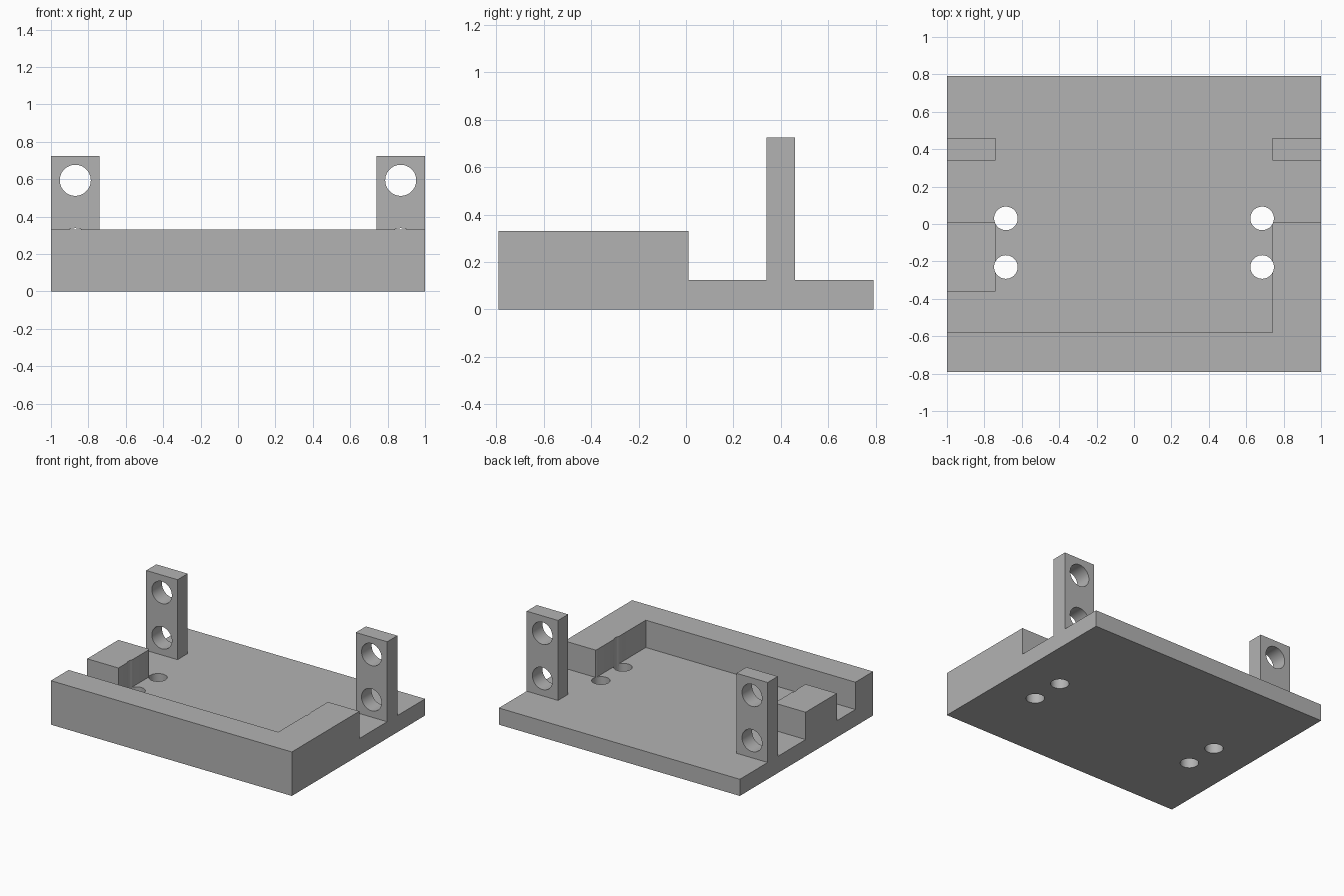
import bpy, bmesh, math
from mathutils import Matrix

cube = bpy.data.objects.get("Cube")
if cube:
    bpy.data.objects.remove(cube, do_unlink=True)

# Material
grey = bpy.data.materials.new("plain_grey")
grey.use_nodes = True
colour = (0.45, 0.45, 0.45, 1)
grey.diffuse_color = colour
grey.node_tree.nodes["Principled BSDF"].inputs["Base Color"].default_value = colour

HALF_Y = 0.79
FLOOR = 0.125
WALL = 0.33
INNER = 0.74


def add_object(name, bm):
    bmesh.ops.recalc_face_normals(bm, faces=bm.faces[:])
    mesh = bpy.data.meshes.new(name)
    bm.to_mesh(mesh)
    bm.free()
    mesh.materials.append(grey)
    obj = bpy.data.objects.new(name, mesh)
    bpy.context.collection.objects.link(obj)
    return obj


def slab(name, outline, z0, z1):
    """Extrude a plan outline from z0 up to z1."""
    bm = bmesh.new()
    face = bm.faces.new([bm.verts.new((x, y, z0)) for x, y in outline])
    top = bmesh.ops.extrude_face_region(bm, geom=[face])["geom"]
    verts = [v for v in top if isinstance(v, bmesh.types.BMVert)]
    bmesh.ops.translate(bm, verts=verts, vec=(0, 0, z1 - z0))
    return add_object(name, bm)


def rect(x0, x1, y0, y1):
    return [(x0, y0), (x1, y0), (x1, y1), (x0, y1)]


def drill(name, centre, radius, depth, along_y=False):
    bm = bmesh.new()
    turn = Matrix.Rotation(math.pi / 2 if along_y else 0, 4, "X")
    bmesh.ops.create_cone(bm, cap_ends=True, segments=48, radius1=radius,
                          radius2=radius, depth=depth,
                          matrix=Matrix.Translation(centre) @ turn)
    obj = add_object(name, bm)
    obj.hide_render = True
    return obj


def combine(target, tool, operation):
    mod = target.modifiers.new(operation.lower(), "BOOLEAN")
    mod.operation = operation
    mod.solver = "EXACT"
    mod.object = tool
    bpy.context.view_layer.objects.active = target
    bpy.ops.object.modifier_apply(modifier=mod.name)
    bpy.data.objects.remove(tool, do_unlink=True)


# Base plate
tray = slab("mounting_tray", rect(-1, 1, -HALF_Y, HALF_Y), 0, FLOOR)

# Front wall with its return along the left side, and the separate right block
corner = [(-1, -HALF_Y), (1, -HALF_Y), (1, 0.01), (INNER, 0.01),
          (INNER, -0.58), (-1, -0.58)]
combine(tray, slab("corner_wall", corner, FLOOR, WALL), "UNION")
combine(tray, slab("right_block", rect(-1, -INNER, -0.36, 0.01), FLOOR, WALL), "UNION")

for side in (-1, 1):
    # Upright post with two cross holes
    x0, x1 = sorted((side * INNER, side))
    post = slab("upright_post", rect(x0, x1, 0.34, 0.46), FLOOR, 0.725)
    for z in (0.255, 0.594):
        combine(post, drill("post_hole", (side * 0.87, 0.4, z), 0.083, 0.3, True),
                "DIFFERENCE")
    combine(tray, post, "UNION")
    # Vertical screw holes, which also nick the neighbouring blocks
    for y in (-0.23, 0.03):
        combine(tray, drill("screw_hole", (side * 0.685, y, 0.2), 0.063, 1),
                "DIFFERENCE")

# Smooth hole walls, sharp edges elsewhere
bpy.ops.object.select_all(action="DESELECT")
tray.select_set(True)
bpy.context.view_layer.objects.active = tray
bpy.ops.object.shade_smooth_by_angle(angle=math.radians(30))
